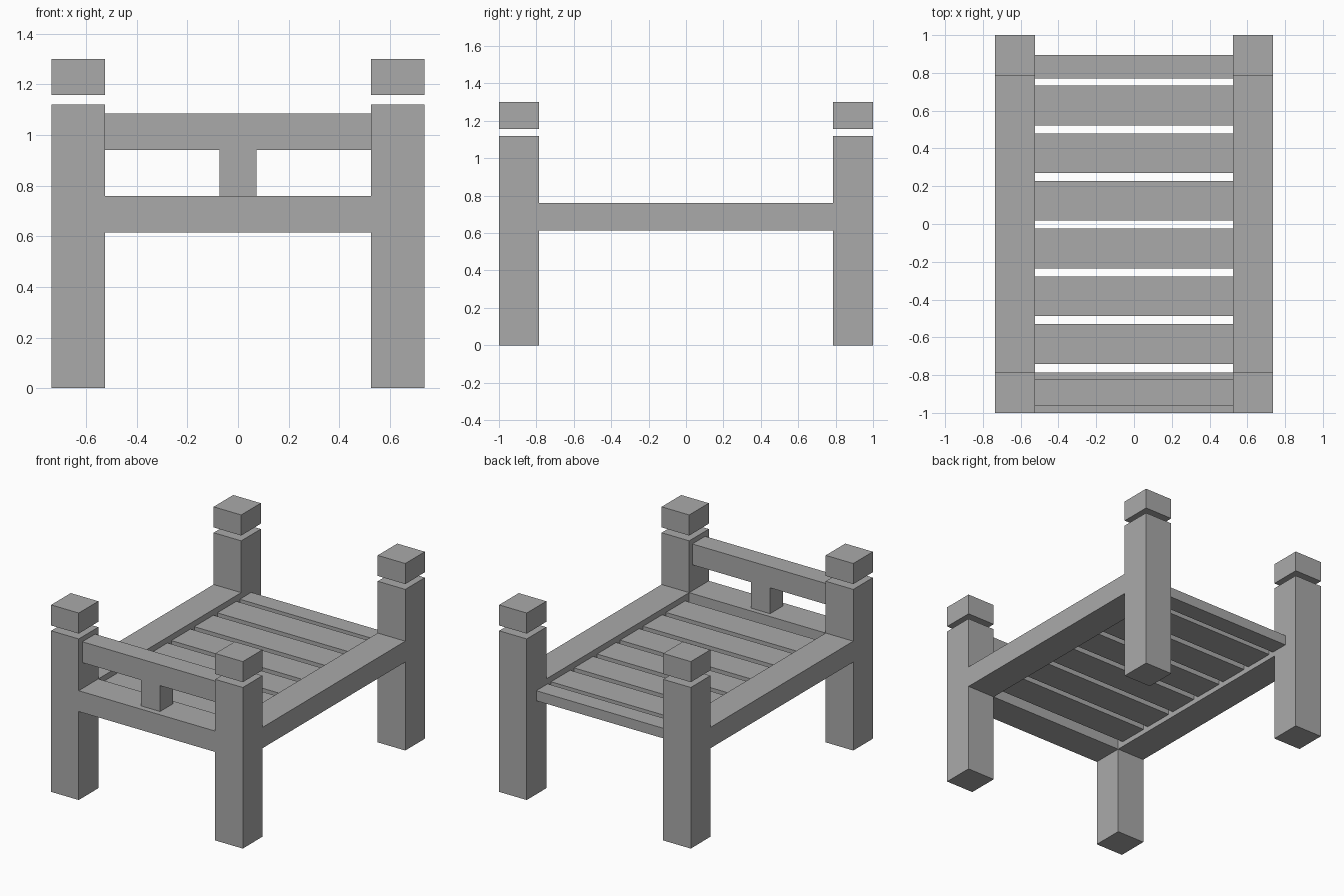
import bpy
import bmesh

if "Cube" in bpy.data.objects:
    bpy.data.objects.remove(bpy.data.objects["Cube"], do_unlink=True)

grey = bpy.data.materials.new("plain grey")
grey.use_nodes = True
grey.diffuse_color = (0.4, 0.4, 0.4, 1)
grey.node_tree.nodes["Principled BSDF"].inputs["Base Color"].default_value = (0.4, 0.4, 0.4, 1)


def box(name, x, y, z):
    """Add a box spanning the given (low, high) range on each axis."""
    mesh = bpy.data.meshes.new(name)
    bm = bmesh.new()
    bmesh.ops.create_cube(bm, size=1)
    for v in bm.verts:
        v.co = [(lo + hi) / 2 + c * (hi - lo) for c, (lo, hi) in zip(v.co, (x, y, z))]
    bm.to_mesh(mesh)
    bm.free()
    mesh.materials.append(grey)
    obj = bpy.data.objects.new(name, mesh)
    bpy.context.collection.objects.link(obj)
    return obj


def span(side, inner, outer):
    return tuple(sorted((side * inner, side * outer)))


IN_X, OUT_X = 0.525, 0.737
IN_Y, OUT_Y = 0.785, 1.0
RAIL_Z = (0.615, 0.76)
INNER = (-IN_X, IN_X)

# Corner posts with floating caps, and side rails
for sx, side in ((-1, "right"), (1, "left")):
    x = span(sx, IN_X, OUT_X)
    for sy, end in ((-1, "front"), (1, "back")):
        y = span(sy, IN_Y, OUT_Y)
        box(f"{end}_{side}_post", x, y, (0, 1.12))
        box(f"{end}_{side}_cap", x, y, (1.157, 1.3))
    box(f"{side}_side_rail", x, (-IN_Y, IN_Y), RAIL_Z)

# Front board: lower rail, top rail and centre strut
BOARD_Y = (-0.96, -0.82)
box("front_rail", INNER, (-OUT_Y, -IN_Y), RAIL_Z)
box("front_top_rail", INNER, BOARD_Y, (0.94, 1.085))
box("front_strut", (-0.073, 0.073), BOARD_Y, (0.76, 0.94))

# Bed slats, the last one narrower
SLAT_Z = (0.65, 0.72)
for i in range(6):
    y = -0.74 + i * 0.2525
    box(f"slat_{i + 1}", INNER, (y, y + 0.21), SLAT_Z)
box("back_slat", INNER, (0.77, 0.895), SLAT_Z)
